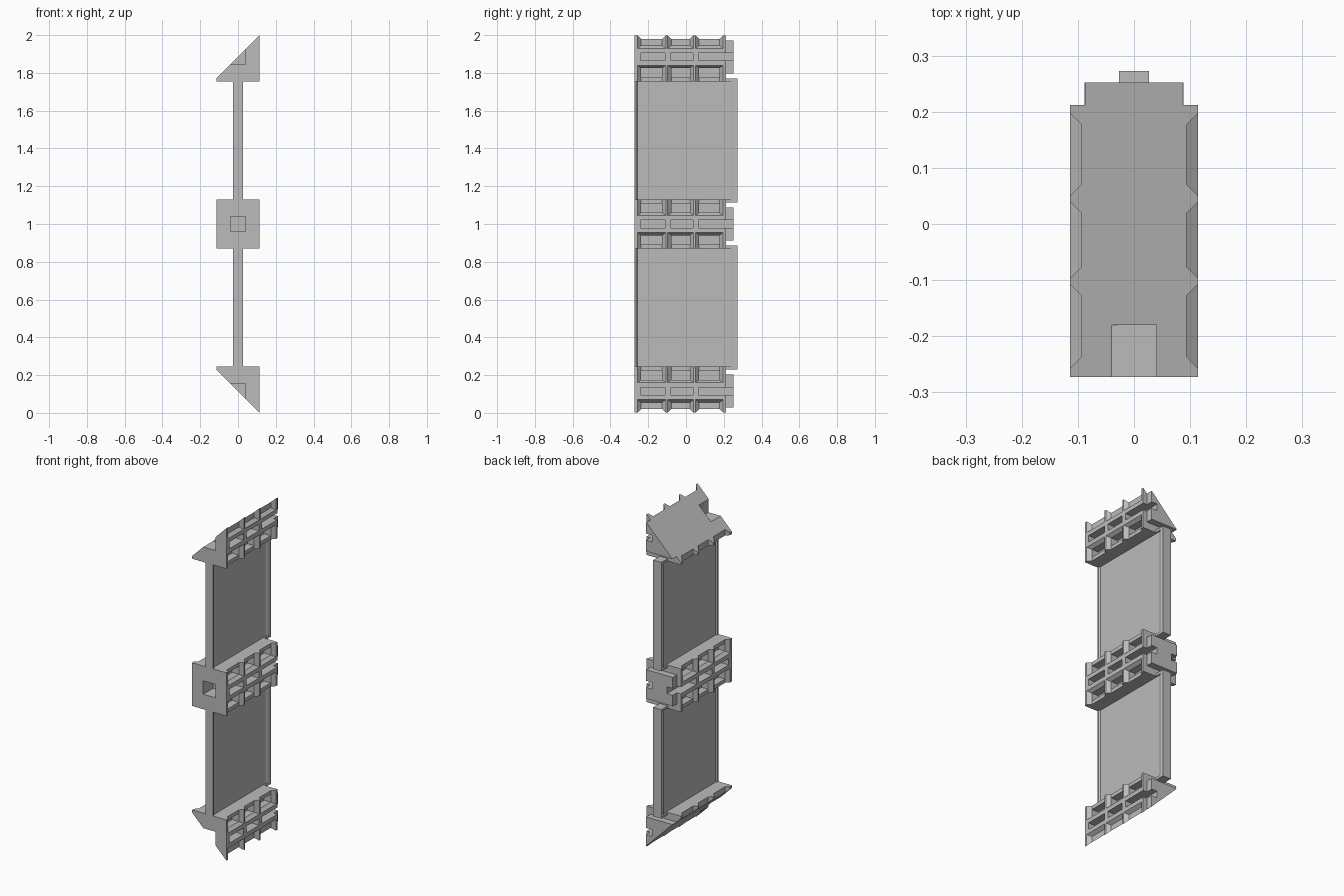
import bpy, bmesh

if "Cube" in bpy.data.objects:
    bpy.data.objects.remove(bpy.data.objects["Cube"], do_unlink=True)

grey = bpy.data.materials.new("plain_grey")
grey.use_nodes = True
grey.diffuse_color = (0.5, 0.5, 0.5, 1)
grey.node_tree.nodes["Principled BSDF"].inputs["Base Color"].default_value = (0.5, 0.5, 0.5, 1)

HALF_W, HALF_H = 0.114, 0.13
FRONT, BACK = -0.273, 0.212
BAYS = [(-0.257, -0.107), (-0.097, 0.04), (0.05, 0.197)]


def loft(bm, ring_a, ring_b):
    """Closed solid between two matching rings of points."""
    a = [bm.verts.new(p) for p in ring_a]
    b = [bm.verts.new(p) for p in ring_b]
    n = len(a)
    bm.faces.new(a)
    bm.faces.new(b[::-1])
    for i in range(n):
        bm.faces.new((a[i], b[i], b[(i + 1) % n], a[(i + 1) % n]))


def prism_y(bm, profile, y0, y1):
    loft(bm, [(x, y0, z) for x, z in profile], [(x, y1, z) for x, z in profile])


def box(bm, x0, x1, y0, y1, z0, z1):
    prism_y(bm, [(x0, z0), (x1, z0), (x1, z1), (x0, z1)], y0, y1)


def finish(name, bm, z=0.0):
    bmesh.ops.recalc_face_normals(bm, faces=bm.faces)
    mesh = bpy.data.meshes.new(name)
    bm.to_mesh(mesh)
    bm.free()
    mesh.materials.append(grey)
    obj = bpy.data.objects.new(name, mesh)
    obj.location.z = z
    bpy.context.scene.collection.objects.link(obj)
    return obj


def cut(obj, name, bm):
    cutter = finish(name, bm, obj.location.z)
    cutter.hide_render = True
    cutter.hide_set(True)
    mod = obj.modifiers.new(name, 'BOOLEAN')
    mod.operation = 'DIFFERENCE'
    mod.solver = 'EXACT'
    mod.object = cutter


def bake(obj):
    """Apply the cuts and remove the cutters."""
    bpy.context.view_layer.update()
    graph = bpy.context.evaluated_depsgraph_get()
    mesh = bpy.data.meshes.new_from_object(obj.evaluated_get(graph))
    cutters = [m.object for m in obj.modifiers]
    obj.modifiers.clear()
    obj.data = mesh
    for c in cutters:
        bpy.data.objects.remove(c, do_unlink=True)


def slope_cutter(slope):
    """Wedge that slices a block along its diagonal."""
    bm = bmesh.new()
    prism_y(bm, [(-0.4, -0.4 * slope), (0.4, 0.4 * slope), (-0.4, 0.4 * slope)], -0.5, 0.5)
    return bm


def notch(bm, side, row, y0, y1):
    """Chamfered shallow recess, open toward the top or bottom edge."""
    def ring(x, inset):
        lo, hi = row * (0.045 + inset * 0.75), row * 0.2
        return [(side * x, y0 + inset, lo), (side * x, y1 - inset, lo),
                (side * x, y1 - inset, hi), (side * x, y0 + inset, hi)]
    loft(bm, ring(HALF_W + 0.002, -0.002), ring(HALF_W - 0.02, 0.02))


def block(name, z, slope=0):
    bm = bmesh.new()
    box(bm, -HALF_W, HALF_W, FRONT, BACK, -HALF_H, HALF_H)
    body = finish(name + "_block", bm, z)
    sides = (1,) if slope else (1, -1)

    # rib recesses on both long sides
    bm = bmesh.new()
    for side in (1, -1):
        for row in (1, -1):
            for y0, y1 in BAYS:
                notch(bm, side, row, y0, y1)
    cut(body, "recess_cutter", bm)

    # deep pockets, middle slots and the front socket
    bm = bmesh.new()
    box(bm, -0.04, 0.04, -0.4, -0.18, -0.04, 0.04)
    for side in sides:
        for i, (y0, y1) in enumerate(BAYS):
            end = 0.4 if i == 2 else y1 - 0.003
            box(bm, side * 0.05, side * 0.2, y0 + 0.015, end, -0.02, 0.02)
            for row in (1, -1):
                if row != slope:
                    box(bm, side * 0.05, side * 0.2, y0 + 0.02, y1 - 0.02,
                        row * 0.06, row * 0.108)
    cut(body, "pocket_cutter", bm)

    # rear connector with side grooves
    half = [(0.088, -0.087), (0.088, -0.02), (0.05, -0.02),
            (0.05, 0.02), (0.088, 0.02), (0.088, 0.087)]
    bm = bmesh.new()
    prism_y(bm, half + [(-x, h) for x, h in reversed(half)], BACK - 0.01, 0.252)
    plug = finish(name + "_connector", bm, z)

    if slope:
        for part in (body, plug):
            cut(part, "slope_cutter", slope_cutter(slope))
    bake(body)
    bake(plug)


def panel(name, z0, z1):
    """Thin wall with raised front and rear rims; the rear tongue is taller."""
    half = [(0.026, FRONT), (0.026, -0.264), (0.018, -0.256),
            (0.018, 0.235), (0.027, 0.252), (0.027, 0.262)]
    outline = half + [(-x, y) for x, y in reversed(half)]
    bm = bmesh.new()
    loft(bm, [(x, y, z0) for x, y in outline], [(x, y, z1) for x, y in outline])
    finish(name + "_panel", bm)
    bm = bmesh.new()
    box(bm, -0.027, 0.027, 0.252, 0.273, z0 - 0.015, z1 + 0.015)
    box(bm, -0.027, 0.027, BACK, 0.252, z0 - 0.015, z0)
    box(bm, -0.027, 0.027, BACK, 0.252, z1, z1 + 0.015)
    finish(name + "_rear_tongue", bm)


block("lower", 0.115, -1)
block("middle", 1.0)
block("upper", 1.885, 1)
panel("lower", 0.245, 0.87)
panel("upper", 1.13, 1.755)
